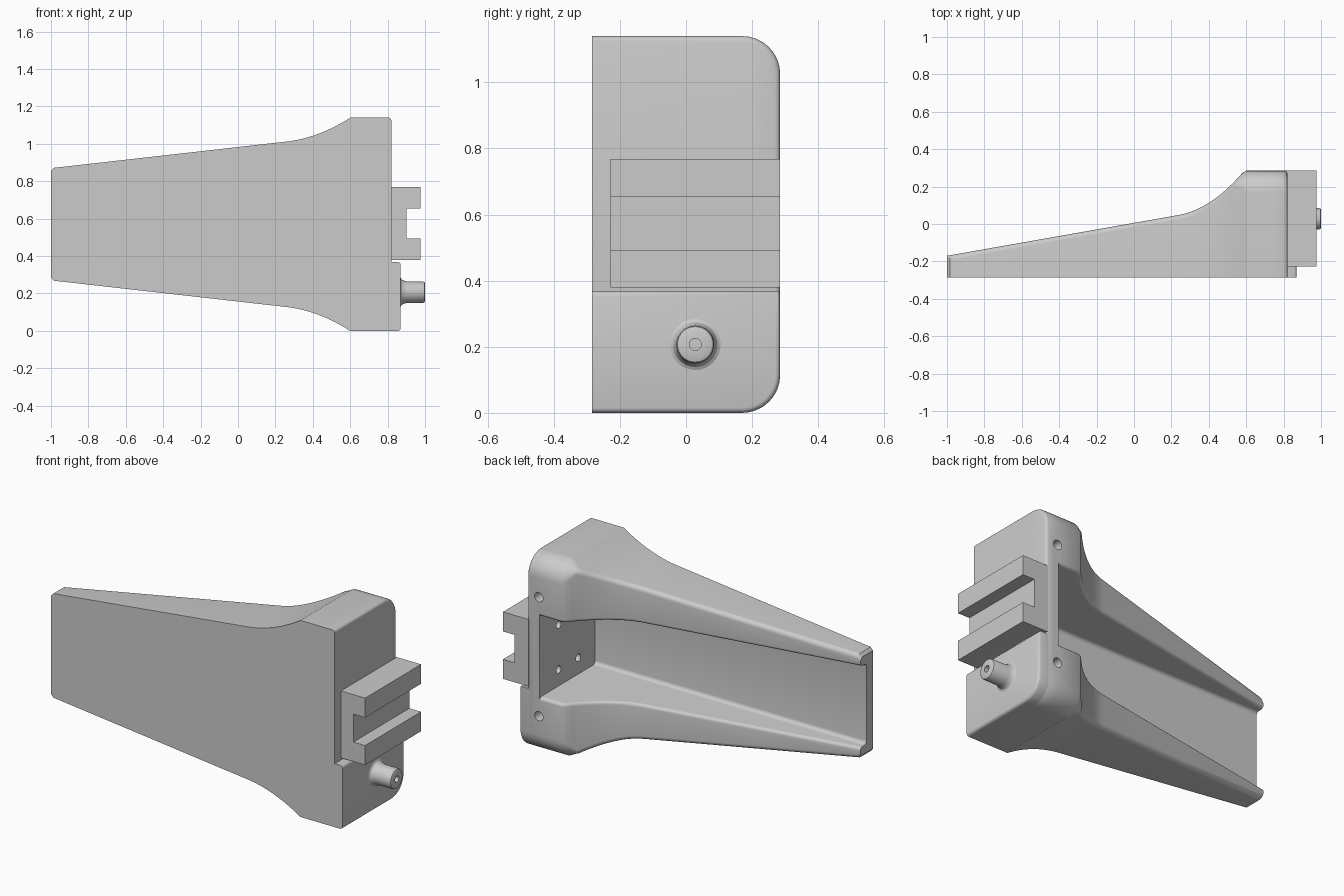
import bpy, bmesh, math

cube = bpy.data.objects.get("Cube")
if cube:
    bpy.data.objects.remove(cube, do_unlink=True)

grey = bpy.data.materials.new("plain_grey")
grey.use_nodes = True
grey.diffuse_color = (0.6, 0.6, 0.6, 1)
grey.node_tree.nodes["Principled BSDF"].inputs["Base Color"].default_value = (0.6, 0.6, 0.6, 1)

FRONT, BACK, MID = -0.285, 0.285, 0.57   # front plane, back plane, mid height
WALL_IN, WALL_OUT = 0.74, 0.82           # end wall
FLOOR, HALF = -0.225, 0.235              # channel floor and half width


def finish(bm, name):
    bmesh.ops.recalc_face_normals(bm, faces=bm.faces)
    mesh = bpy.data.meshes.new(name)
    bm.to_mesh(mesh)
    bm.free()
    mesh.materials.append(grey)
    obj = bpy.data.objects.new(name, mesh)
    bpy.context.collection.objects.link(obj)
    return obj


def add_rings(bm, sections):
    return [[bm.verts.new(p) for p in s] for s in sections]


def skin(bm, rings, skip=None):
    """Quads between neighbouring loops, leaving out one column if asked."""
    n = len(rings[0])
    for a, b in zip(rings, rings[1:]):
        for i in range(n):
            if i != skip:
                j = (i + 1) % n
                bm.faces.new((a[i], a[j], b[j], b[i]))


def loft(name, sections):
    """Closed solid through a row of equal-length point loops."""
    bm = bmesh.new()
    rings = add_rings(bm, sections)
    skin(bm, rings)
    bm.faces.new(rings[0])
    bm.faces.new(rings[-1])
    return finish(bm, name)


def arc(cy, cz, r, start, end, steps=8):
    angles = [math.radians(start + (end - start) * i / steps) for i in range(steps + 1)]
    return [(cy + r * math.cos(a), cz + r * math.sin(a)) for a in angles]


def rod(name, axis, center, rings, sides=32):
    """Round part along x or y from (position, radius) pairs."""
    sections = []
    for pos, r in rings:
        loop = arc(center[0], center[1], r, 0, 360, sides)[:-1]
        sections.append([(pos, u, v) if axis == "x" else (u, pos, v) for u, v in loop])
    return loft(name, sections)


def cut(obj, cutter):
    """Subtract the cutter with the first solver that gives a valid result."""
    mod = obj.modifiers.new("cut", "BOOLEAN")
    mod.operation, mod.object = "DIFFERENCE", cutter
    for solver in ("EXACT", "MANIFOLD"):
        mod.solver = solver
        bpy.context.view_layer.update()
        result = obj.evaluated_get(bpy.context.evaluated_depsgraph_get())
        if len(result.data.polygons) > len(obj.data.polygons):
            bpy.context.view_layer.objects.active = obj
            bpy.ops.object.modifier_apply(modifier=mod.name)
            break
    else:
        obj.modifiers.remove(mod)
    bpy.data.objects.remove(cutter, do_unlink=True)


def smooth(obj):
    bpy.ops.object.select_all(action="DESELECT")
    obj.select_set(True)
    bpy.context.view_layer.objects.active = obj
    bpy.ops.object.shade_smooth_by_angle(angle=math.radians(30))


# Tapering outline: a straight run, then a curve up to the block
def half_height(x):
    return min(MID, 0.3 + 0.113 * (x + 1) + 0.77 * max(0, x - 0.26) ** 2)


def back_edge(x):
    return min(BACK, -0.17 + 0.176 * (x + 1) + 1.43 * max(0, x - 0.24) ** 2)


def outer_arcs(x, h, t):
    """Lower and upper rounded corners, each with its front corner."""
    r = 0.025 + 0.09 * min(1, max(0, (x - 0.54) / 0.05))
    lower = [(FRONT, MID - h)] + arc(t - r, MID - h + r, r, -90, 0)
    return lower, [(y, 2 * MID - z) for y, z in reversed(lower)]


def trough_section(x, inset=0):
    t, f, e = back_edge(x), 0.022, 0.018
    lower, upper = outer_arcs(x, half_height(x) - inset, t)
    side = arc(FLOOR + f, HALF - f, f, 180, 90, 5) + arc(t - e, HALF + e, e, -90, 0, 5)
    channel = [(y, MID - z) for y, z in reversed(side)] + [(y, MID + z) for y, z in side]
    return [(x, y, z) for y, z in lower + channel + upper]


def wall_section(x, inset):
    lower, upper = outer_arcs(x, MID - inset, BACK - inset)
    return [(x, y, z) for y, z in lower + upper]


# Body: trough open at the narrow end and the back, closed by the end wall
bm = bmesh.new()
xs = [-0.985, -0.4] + [0.24 + 0.02 * i for i in range(19)] + [WALL_IN]
trough = add_rings(bm, [trough_section(-1, 0.015)] + [trough_section(x) for x in xs])
skin(bm, trough)
bm.faces.new(trough[0])
k = 10                                   # points on each outer side
last = trough[-1]
channel = last[k:-k]
bm.faces.new(channel)
wall = add_rings(bm, [wall_section(x, i) for x, i in
                      ((0.805, 0), (0.813, 0.003), (0.818, 0.008), (WALL_OUT, 0.015))])
skin(bm, [last[:k] + last[-k:], wall[0]], skip=k - 1)
bm.faces.new((last[k - 1], channel[0], channel[-1], last[-k], wall[0][k], wall[0][k - 1]))
skin(bm, wall)
bm.faces.new(wall[-1])
body = finish(bm, "body")

# Screw holes in the back rim and the end wall
for z in (0.225, 0.915):
    cut(body, rod("screw_cutter", "y", (0.745, z), [(0.1, 0.027), (0.32, 0.027)], 24))
for y in (-0.07, 0.11):
    for z in (0.43, 0.69):
        cut(body, rod("bolt_cutter", "x", (y, z), [(0.7, 0.022), (0.81, 0.022)], 24))
smooth(body)


# Raised lower block, softened around its outer face
def block_section(x, inset):
    loop = [(FRONT, inset)] + arc(BACK - 0.115, 0.115, 0.115 - inset, -90, 0)
    loop += [(BACK - inset, 0.368 - inset), (FRONT, 0.368 - inset)]
    return [(x, y, z) for y, z in loop]


lower_block = loft("lower_block", [block_section(x, i) for x, i in
                   ((0.8, 0), (0.855, 0), (0.863, 0.003), (0.868, 0.008), (0.87, 0.015))])
smooth(lower_block)

# Slotted mounting rail
rail_loop = [(0.81, 0.38), (0.975, 0.38), (0.975, 0.493), (0.9, 0.493),
             (0.9, 0.655), (0.975, 0.655), (0.975, 0.768), (0.81, 0.768)]
loft("mounting_rail", [[(x, y, z) for x, z in rail_loop] for y in (-0.228, BACK)])

# Nozzle with flared foot and bore
nozzle = rod("nozzle", "x", (0.028, 0.207),
             [(0.86, 0.08), (0.87, 0.077), (0.875, 0.068), (0.884, 0.063), (0.9, 0.058),
              (0.99, 0.057), (0.997, 0.054), (1.0, 0.048), (1.0, 0.018), (0.94, 0.018)])
smooth(nozzle)
